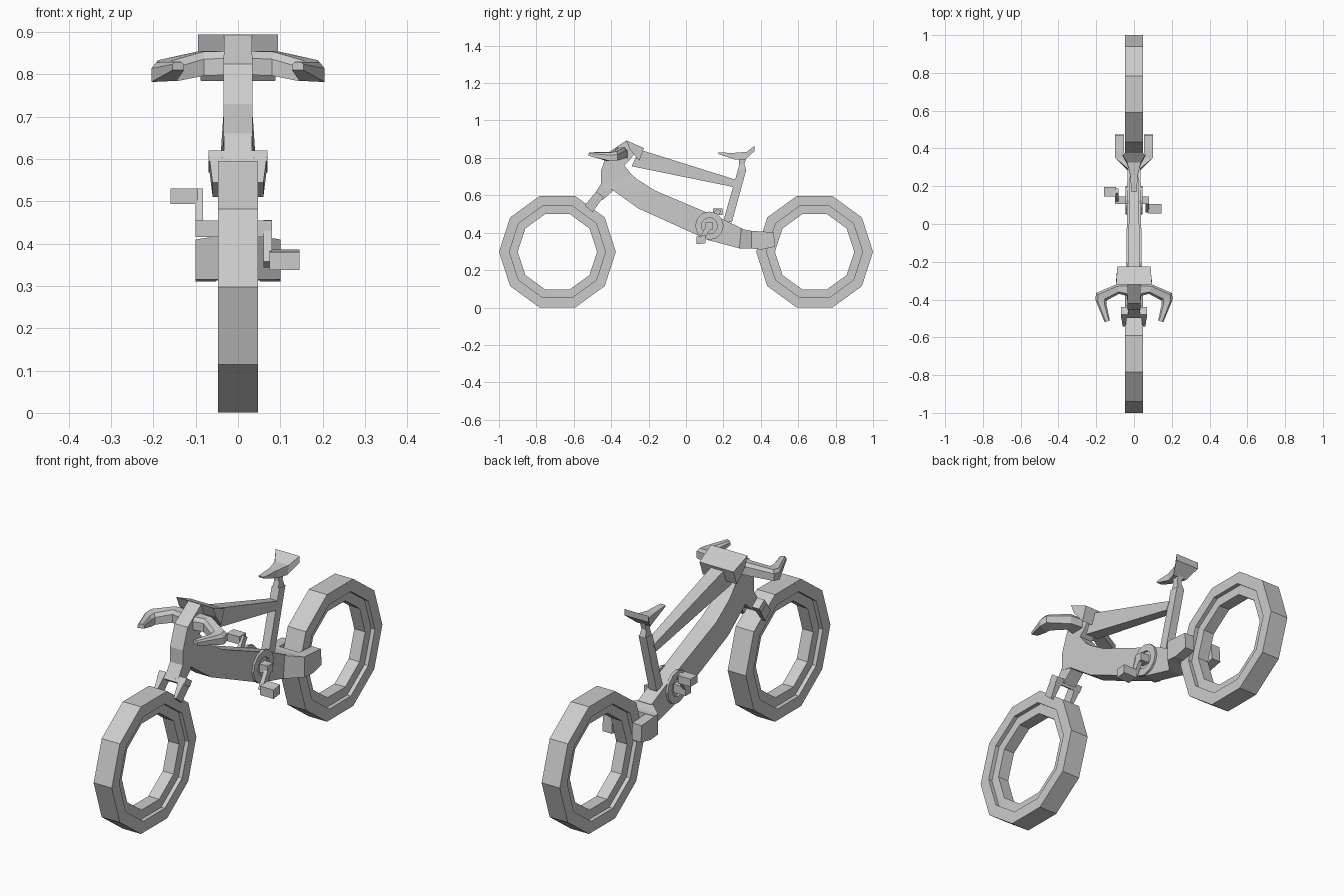
import bpy, bmesh, math
from mathutils import Vector

if "Cube" in bpy.data.objects:
    bpy.data.objects.remove(bpy.data.objects["Cube"])

grey = bpy.data.materials.new("plain grey")
grey.use_nodes = True
colour = (0.6, 0.6, 0.6, 1)
grey.diffuse_color = colour
grey.node_tree.nodes["Principled BSDF"].inputs["Base Color"].default_value = colour


def finish(name, bm):
    bmesh.ops.recalc_face_normals(bm, faces=bm.faces)
    mesh = bpy.data.meshes.new(name)
    bm.to_mesh(mesh)
    bm.free()
    mesh.materials.append(grey)
    obj = bpy.data.objects.new(name, mesh)
    bpy.context.collection.objects.link(obj)
    return obj


def loft(name, rings, closed=False):
    """Skin a row of matching rings; cap the ends unless closed."""
    bm = bmesh.new()
    loops = [[bm.verts.new(p) for p in ring] for ring in rings]
    n = len(loops[0])
    pairs = list(zip(loops, loops[1:]))
    if closed:
        pairs.append((loops[-1], loops[0]))
    else:
        bm.faces.new(loops[0])
        bm.faces.new(loops[-1])
    for a, b in pairs:
        for i in range(n):
            j = (i + 1) % n
            bm.faces.new((a[i], a[j], b[j], b[i]))
    return finish(name, bm)


def frame_beam(name, sections):
    """Beam in the middle plane: (upper point, lower point, half width)."""
    return loft(name, [[(-w, *up), (w, *up), (w, *low), (-w, *low)]
                       for up, low, w in sections])


def slab(name, profile, x0, x1):
    """Side profile (y, z) extruded across x."""
    return loft(name, [[(x, y, z) for y, z in profile] for x in (x0, x1)])


def box(name, low, high):
    return slab(name, [(low[1], low[2]), (high[1], low[2]),
                       (high[1], high[2]), (low[1], high[2])], low[0], high[0])


def revolve(name, section, centre, sides):
    """Turn a (radius, x) section around the x axis."""
    rings = []
    for k in range(sides):
        a = math.tau * k / sides
        rings.append([(x, centre[0] + r * math.cos(a), centre[1] + r * math.sin(a))
                      for r, x in section])
    return loft(name, rings, closed=True)


def mirrored(obj):
    mod = obj.modifiers.new("Mirror", 'MIRROR')
    mod.use_axis = (True, False, False)
    return obj


# Wheels: broad ten-sided tyre with a narrower stepped rim
tyre, step, rim, tw, rw = 0.3125, 0.257, 0.212, 0.047, 0.028
section = [(tyre, -tw), (tyre, tw), (step, tw), (step, rw),
           (rim, rw), (rim, -rw), (step, -rw), (step, -tw)]
for name, y in (("front_wheel", -0.6875), ("rear_wheel", 0.6875)):
    revolve(name, section, (y, 0.298), 10)

# Main frame: head column flowing into the down tube
frame_beam("main_frame", [
    ((-0.25, 0.86), (-0.32, 0.893), 0.033),
    ((-0.30, 0.79), (-0.42, 0.825), 0.034),
    ((-0.33, 0.76), (-0.455, 0.73), 0.034),
    ((-0.29, 0.71), (-0.455, 0.645), 0.034),
    ((-0.26, 0.685), (-0.395, 0.63), 0.036),
    ((-0.165, 0.625), (-0.255, 0.53), 0.04),
    ((0.19, 0.475), (0.12, 0.36), 0.036),
    ((0.305, 0.42), (0.29, 0.315), 0.035)])

# Top tube and seat tube
frame_beam("top_tube", [((-0.25, 0.845), (-0.29, 0.755), 0.033),
                        ((0.27, 0.682), (0.25, 0.645), 0.022)])
frame_beam("seat_tube", [((0.2, 0.465), (0.245, 0.455), 0.02),
                         ((0.277, 0.735), (0.322, 0.735), 0.02)])
frame_beam("seat_post", [((0.277, 0.735), (0.322, 0.735), 0.016),
                         ((0.285, 0.765), (0.312, 0.765), 0.012),
                         ((0.28, 0.81), (0.325, 0.81), 0.014)])

# Saddle: narrow nose widening to a raised tail
frame_beam("saddle", [((0.17, 0.828), (0.175, 0.82), 0.014),
                      ((0.26, 0.827), (0.26, 0.792), 0.02),
                      ((0.325, 0.832), (0.315, 0.79), 0.036),
                      ((0.367, 0.865), (0.365, 0.835), 0.062)])

# Bracket on top of the head column
frame_beam("head_bracket", [((-0.32, 0.894), (-0.30, 0.845), 0.095),
                            ((-0.225, 0.852), (-0.25, 0.785), 0.088)])

# Handlebar half: tapering sweep, (front point, back point, half height)
bar = [((0, -0.39, 0.828), (0, -0.31, 0.828), 0.028),
       ((0.08, -0.37, 0.825), (0.095, -0.32, 0.828), 0.028),
       ((0.145, -0.405, 0.808), (0.2, -0.365, 0.81), 0.024),
       ((0.145, -0.43, 0.808), (0.205, -0.40, 0.805), 0.023),
       ((0.128, -0.51, 0.82), (0.155, -0.52, 0.82), 0.01)]
rings = []
for front, back, h in bar:
    f, b, up = Vector(front), Vector(back), Vector((0, 0, h))
    inset = (b - f) * 0.2
    rings.append([f - up, f + up * 0.4, f + up + inset,
                  b + up - inset, b + up * 0.4, b - up])
mirrored(loft("handlebar", rings))

# Front fork: neck, crown and two prongs gripping the tyre
frame_beam("fork_neck", [((-0.455, 0.66), (-0.39, 0.625), 0.033),
                         ((-0.49, 0.607), (-0.445, 0.575), 0.033)])
slab("fork_crown", [(-0.48, 0.62), (-0.44, 0.592), (-0.457, 0.568), (-0.498, 0.596)],
     -0.07, 0.07)
mirrored(loft("fork_prong", [
    [(0.035, -0.48, 0.62), (0.07, -0.48, 0.62), (0.07, -0.44, 0.592), (0.035, -0.44, 0.592)],
    [(0.045, -0.542, 0.545), (0.06, -0.542, 0.545),
     (0.06, -0.5, 0.51), (0.045, -0.5, 0.51)]]))

# Rear yoke: flared block and two arms beside the rear wheel
frame_beam("yoke_block", [((0.295, 0.42), (0.285, 0.315), 0.035),
                          ((0.35, 0.41), (0.35, 0.315), 0.1),
                          ((0.375, 0.41), (0.375, 0.313), 0.1)])
mirrored(slab("yoke_arm", [(0.35, 0.41), (0.47, 0.402), (0.475, 0.325),
                           (0.405, 0.31), (0.35, 0.315)], 0.052, 0.1))

# Chainrings on both sides, joined by the axle
hub = Vector((0, 0.125, 0.437))
mirrored(revolve("chainring", [(0.076, 0.033), (0.076, 0.046),
                               (0.043, 0.046), (0.043, 0.033)], hub.yz, 12))
box("crank_axle", (-0.1, hub.y - 0.02, hub.z - 0.021), (0.08, hub.y + 0.02, hub.z + 0.018))

# Crank arms and pedals, half a turn apart
for side, label in ((1, "left"), (-1, "right")):
    along = Vector((0, -0.045, -0.075)) * side
    across = Vector((0, along.z, -along.y)).normalized() * 0.014
    start, end = hub - along * 0.15, hub + along * 1.15
    x0, x1 = (0.06, 0.08) if side > 0 else (-0.1, -0.083)
    corners = [start + across, end + across, end - across, start - across]
    slab(label + "_crank_arm", [(c.y, c.z) for c in corners], x0, x1)
    mid = hub + along
    px0, px1 = (0.075, 0.145) if side > 0 else (-0.16, -0.095)
    tilt = 0.003 * side
    slab(label + "_pedal", [(mid.y - 0.025, mid.z - 0.021 - tilt),
                            (mid.y + 0.025, mid.z - 0.018),
                            (mid.y + 0.025, mid.z + 0.021 + tilt),
                            (mid.y - 0.025, mid.z + 0.018)], px0, px1)
